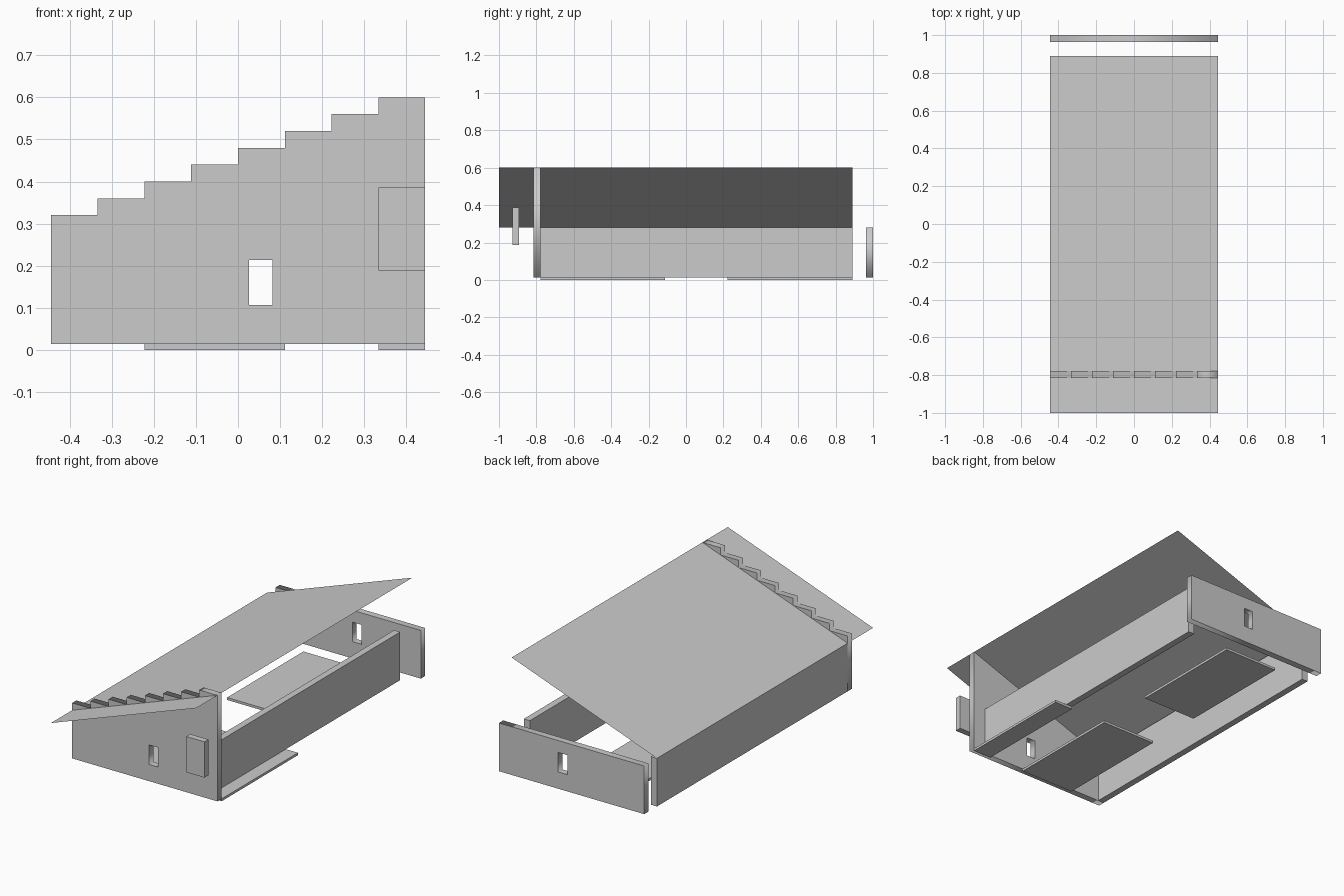
import bpy, math

if "Cube" in bpy.data.objects:
    bpy.data.objects.remove(bpy.data.objects["Cube"])

U = 1 / 9            # grid step of the building
T = U / 3            # wall thickness
X = 4 * U            # half width
BASE, EAVE, STEP = 0.0135, 0.28, 0.04


def box(name, x0, x1, y0, y1, z0, z1):
    bpy.ops.mesh.primitive_cube_add(
        size=1, location=((x0 + x1) / 2, (y0 + y1) / 2, (z0 + z1) / 2))
    ob = bpy.context.object
    ob.name = name
    ob.scale = (x1 - x0, y1 - y0, z1 - z0)
    bpy.ops.object.transform_apply(location=False, rotation=False, scale=True)
    return ob


def profile_wall(name, outlines, y0, y1):
    """Extrude x-z outlines along y; inner outlines become openings."""
    cu = bpy.data.curves.new(name, 'CURVE')
    cu.dimensions = '2D'
    cu.fill_mode = 'BOTH'
    cu.extrude = (y1 - y0) / 2
    for pts in outlines:
        sp = cu.splines.new('POLY')
        sp.points.add(len(pts) - 1)
        for p, (x, z) in zip(sp.points, pts):
            p.co = (x, z, 0, 1)
        sp.use_cyclic_u = True
    ob = bpy.data.objects.new(name, cu)
    bpy.context.collection.objects.link(ob)
    ob.location.y = (y0 + y1) / 2
    ob.rotation_euler.x = math.pi / 2
    bpy.ops.object.select_all(action='DESELECT')
    ob.select_set(True)
    bpy.context.view_layer.objects.active = ob
    bpy.ops.object.convert(target='MESH')
    return ob


window = [(0.026, 0.106), (0.082, 0.106), (0.082, 0.214), (0.026, 0.214)]

# stepped front gable wall with window
gable = [(X, BASE), (-X, BASE)]
for i in range(8):
    top = EAVE + STEP * (i + 1)
    gable += [(-X + i * U, top), (-X + (i + 1) * U, top)]
profile_wall("front_gable_wall", [gable, window], -7 * U - T, -7 * U)

# plain back wall with matching window
plain = [(-X, BASE), (X, BASE), (X, EAVE), (-X, EAVE)]
profile_wall("back_wall", [plain, window], 1 - T, 1)

# long side walls: left one flush, right one set in
box("left_wall", -X, -X + T, -7 * U, 8 * U, BASE, EAVE)
box("right_wall", 3 * U, 3 * U + T, -7 * U, 8 * U, BASE, EAVE)

# sign board in front of the gable
box("sign_board", 3 * U, X, -0.928, -0.893, 0.188, 0.386)

# floor slabs
box("floor_slab_front", -2 * U, U, -7 * U, -U, 0, BASE)
box("floor_slab_back", -2 * U, U, 2 * U, 8 * U, 0, BASE)
box("floor_slab_side", 3 * U, X, -7 * U, -U, 0, BASE)

# thin sloping roof sheet
roof = bpy.data.meshes.new("roof")
roof.from_pydata([(-X, -1, EAVE), (X, -1, 0.6), (X, 8 * U, 0.6), (-X, 8 * U, EAVE)],
                 [], [(0, 1, 2, 3)])
bpy.context.collection.objects.link(bpy.data.objects.new("roof", roof))
